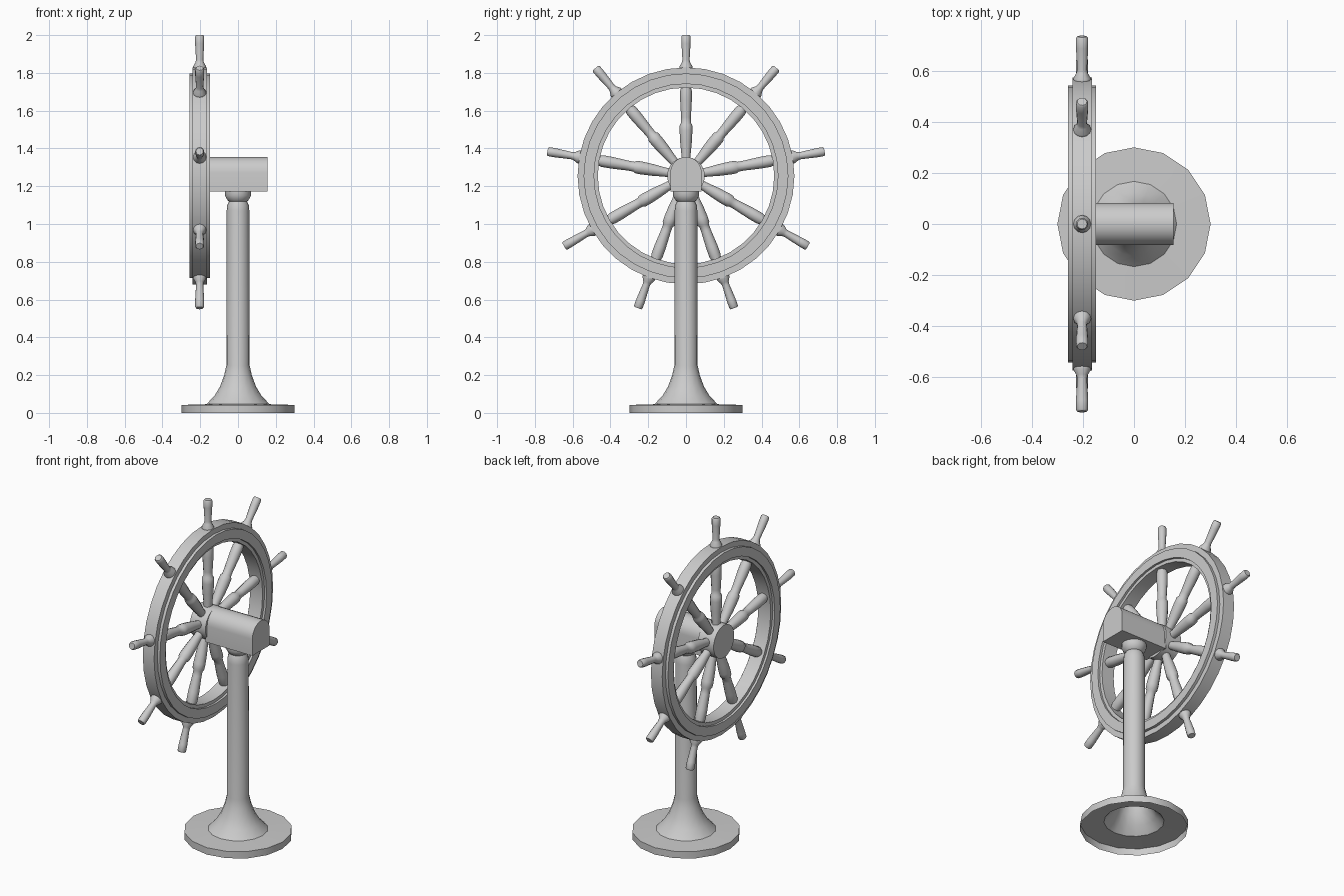
import bpy, bmesh, math
from mathutils import Matrix

if "Cube" in bpy.data.objects:
    bpy.data.objects.remove(bpy.data.objects["Cube"])

HUB_X, HUB_Z = -0.203, 1.255


def finish(name, bm, matrix=None, angle=35):
    if matrix is not None:
        bmesh.ops.transform(bm, matrix=matrix, verts=bm.verts)
    bmesh.ops.recalc_face_normals(bm, faces=bm.faces)
    me = bpy.data.meshes.new(name)
    bm.to_mesh(me)
    bm.free()
    ob = bpy.data.objects.new(name, me)
    bpy.context.collection.objects.link(ob)
    bpy.ops.object.select_all(action='DESELECT')
    ob.select_set(True)
    bpy.context.view_layer.objects.active = ob
    bpy.ops.object.shade_smooth_by_angle(angle=math.radians(angle))
    return ob


def lathe(profile, sides, closed=False, cap_start=False, cap_end=False):
    """Revolve (radius, height) points about z."""
    bm = bmesh.new()
    rings = []
    for r, z in profile:
        rings.append([bm.verts.new((r * math.cos(2 * math.pi * i / sides),
                                    r * math.sin(2 * math.pi * i / sides), z))
                      for i in range(sides)])
    pairs = list(zip(rings, rings[1:]))
    if closed:
        pairs.append((rings[-1], rings[0]))
    for a, b in pairs:
        for i in range(sides):
            j = (i + 1) % sides
            bm.faces.new((a[i], a[j], b[j], b[i]))
    if cap_start:
        bm.faces.new(rings[0])
    if cap_end:
        bm.faces.new(rings[-1])
    return bm


# Pedestal: open-bottomed foot, flared column and collar
pedestal = [(0.30, 0), (0.30, 0.042), (0.167, 0.046), (0.125, 0.09), (0.095, 0.14),
            (0.073, 0.20), (0.062, 0.25), (0.06, 1.07), (0.057, 1.10), (0.048, 1.12),
            (0.055, 1.125), (0.069, 1.15), (0.069, 1.172)]
finish("pedestal", lathe(pedestal, 16, cap_end=True))

# Gear housing: arched section extruded along x
bm = bmesh.new()
W, SPRING = 0.083, 1.272
section = [(-W, 1.172), (W, 1.172)]
section += [(W * math.cos(math.pi * i / 12), SPRING + W * math.sin(math.pi * i / 12))
            for i in range(13)]
face = bm.faces.new([bm.verts.new((-0.16, y, z)) for y, z in section])
ext = bmesh.ops.extrude_face_region(bm, geom=[face], use_keep_orig=True)
bmesh.ops.translate(bm, vec=(0.315, 0, 0),
                    verts=[v for v in ext["geom"] if isinstance(v, bmesh.types.BMVert)])
finish("gear_housing", bm)

# Wheel parts are turned about z, then laid onto the x axis
wheel = Matrix.Translation((HUB_X, 0, HUB_Z)) @ Matrix.Rotation(math.radians(-90), 4, 'Y')

# Stepped rim
half = [(0.574, 0.038), (0.542, 0.038), (0.542, 0.055), (0.487, 0.055),
        (0.487, 0.042), (0.467, 0.042)]
rim = half + [(r, -h) for r, h in reversed(half)]
finish("wheel_rim", lathe(rim, 36, closed=True), wheel)

# Hub
finish("wheel_hub", lathe([(0.1, -0.053), (0.1, 0.053)], 18, cap_start=True, cap_end=True), wheel)

# Nine turned spokes with handles
spoke = [(0.024, 0.06), (0.024, 0.11), (0.031, 0.18), (0.034, 0.24), (0.033, 0.27),
         (0.026, 0.28), (0.026, 0.31), (0.031, 0.40), (0.031, 0.45), (0.024, 0.475),
         (0.024, 0.55), (0.035, 0.565), (0.034, 0.58), (0.022, 0.60),
         (0.019, 0.615), (0.024, 0.70), (0.024, 0.738), (0.019, 0.745)]
for k in range(9):
    m = Matrix.Translation((HUB_X, 0, HUB_Z)) @ Matrix.Rotation(2 * math.pi * k / 9, 4, 'X')
    finish(f"spoke_{k + 1}", lathe(spoke, 12, cap_start=True, cap_end=True), m, 40)
